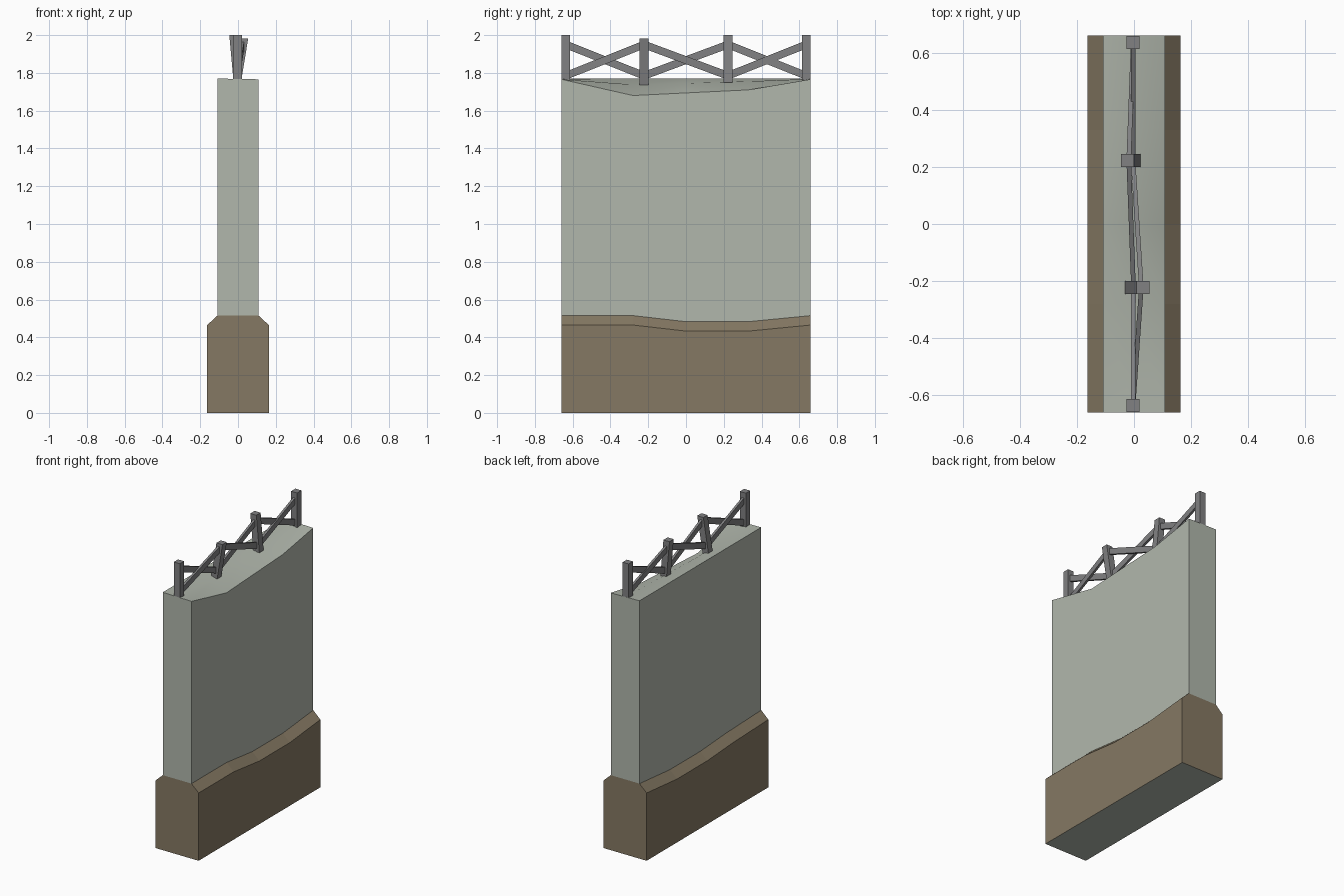
import bpy, bmesh, math
from mathutils import Vector

if "Cube" in bpy.data.objects:
    bpy.data.objects.remove(bpy.data.objects["Cube"])


def material(name, rgb):
    m = bpy.data.materials.new(name)
    m.diffuse_color = (*rgb, 1)
    m.use_nodes = True
    m.node_tree.nodes["Principled BSDF"].inputs["Base Color"].default_value = m.diffuse_color
    return m


PLASTER = material("pale plaster", (0.44, 0.475, 0.415))
EARTH = material("brown earth", (0.235, 0.19, 0.125))
WOOD = material("grey wood", (0.22, 0.22, 0.225))


def finish(bm, name, mats):
    bmesh.ops.recalc_face_normals(bm, faces=bm.faces)
    me = bpy.data.meshes.new(name)
    bm.to_mesh(me)
    bm.free()
    for m in mats:
        me.materials.append(m)
    ob = bpy.data.objects.new(name, me)
    bpy.context.collection.objects.link(ob)
    return ob


def loft(name, rings, mats):
    """Join matching rings of points into a capped solid."""
    bm = bmesh.new()
    vs = [[bm.verts.new(p) for p in ring] for ring in rings]
    n = len(vs[0])
    for a, b in zip(vs, vs[1:]):
        for i in range(n):
            j = (i + 1) % n
            bm.faces.new((a[i], a[j], b[j], b[i]))
    bm.faces.new(vs[0])
    bm.faces.new(vs[-1])
    return finish(bm, name, mats)


def beam(name, a, b, wx, wy, wz):
    """Bar from a to b with level (wx, wy) or upright (wx, wz) end cuts."""
    def ring(c):
        return [Vector(c) + Vector((sx * wx / 2, sy * wy / 2, sy * wz / 2))
                for sx, sy in ((-1, -1), (1, -1), (1, 1), (-1, 1))]
    return loft(name, [ring(a), ring(b)], [WOOD])


# Profiles along the wall: y, base top left, base top right, crest left, middle, right
PROFILE = [
    (-0.66, 0.515, 0.515, 1.77, 1.768, 1.766),
    (-0.28, 0.503, 0.515, 1.77, 1.738, 1.68),
    (0.00, 0.485, 0.483, 1.77, 1.745, 1.694),
    (0.33, 0.485, 0.483, 1.77, 1.755, 1.71),
    (0.66, 0.515, 0.515, 1.77, 1.768, 1.766),
]
WALL, BASE, CHAMFER = 0.109, 0.163, 0.05

# Chamfered base, its underside in the wall colour
base = loft("base", [
    [(-BASE, y, 0), (BASE, y, 0), (BASE, y, r - CHAMFER), (WALL, y, r),
     (-WALL, y, l), (-BASE, y, l - CHAMFER)]
    for y, l, r, *_ in PROFILE], [EARTH, PLASTER])
for p in base.data.polygons:
    p.material_index = 1 if p.normal.z < -0.9 else 0

# Wall with the worn crest
wall = loft("wall", [
    [(-WALL, y, l), (WALL, y, r), (WALL, y, tr), (0, y, tm), (-WALL, y, tl)]
    for y, l, r, tl, tm, tr in PROFILE], [PLASTER])
bpy.context.view_layer.objects.active = wall
wall.select_set(True)
bpy.ops.object.shade_smooth_by_angle(angle=math.radians(35))
wall.select_set(False)

# Posts: bottom and top, the middle two leaning
POSTS = [
    ((-0.003, -0.636, 1.762), (-0.003, -0.636, 2.0)),
    ((-0.010, -0.222, 1.735), (0.031, -0.222, 1.982)),
    ((0.000, 0.222, 1.748), (-0.023, 0.222, 2.0)),
    ((-0.003, 0.636, 1.762), (-0.003, 0.636, 2.0)),
]
for i, (a, b) in enumerate(POSTS):
    beam(f"post_{i + 1}", a, b, 0.046, 0.046, 0)


def on_post(i, z):
    a, b = map(Vector, POSTS[i])
    return a.lerp(b, (z - a.z) / (b.z - a.z))


# Crossed rails between neighbouring posts
for i in range(3):
    for k, (z0, z1) in enumerate(((1.95, 1.785), (1.785, 1.95))):
        beam(f"rail_{i + 1}_{'ab'[k]}", on_post(i, z0), on_post(i + 1, z1),
             0.016, 0, 0.043)
